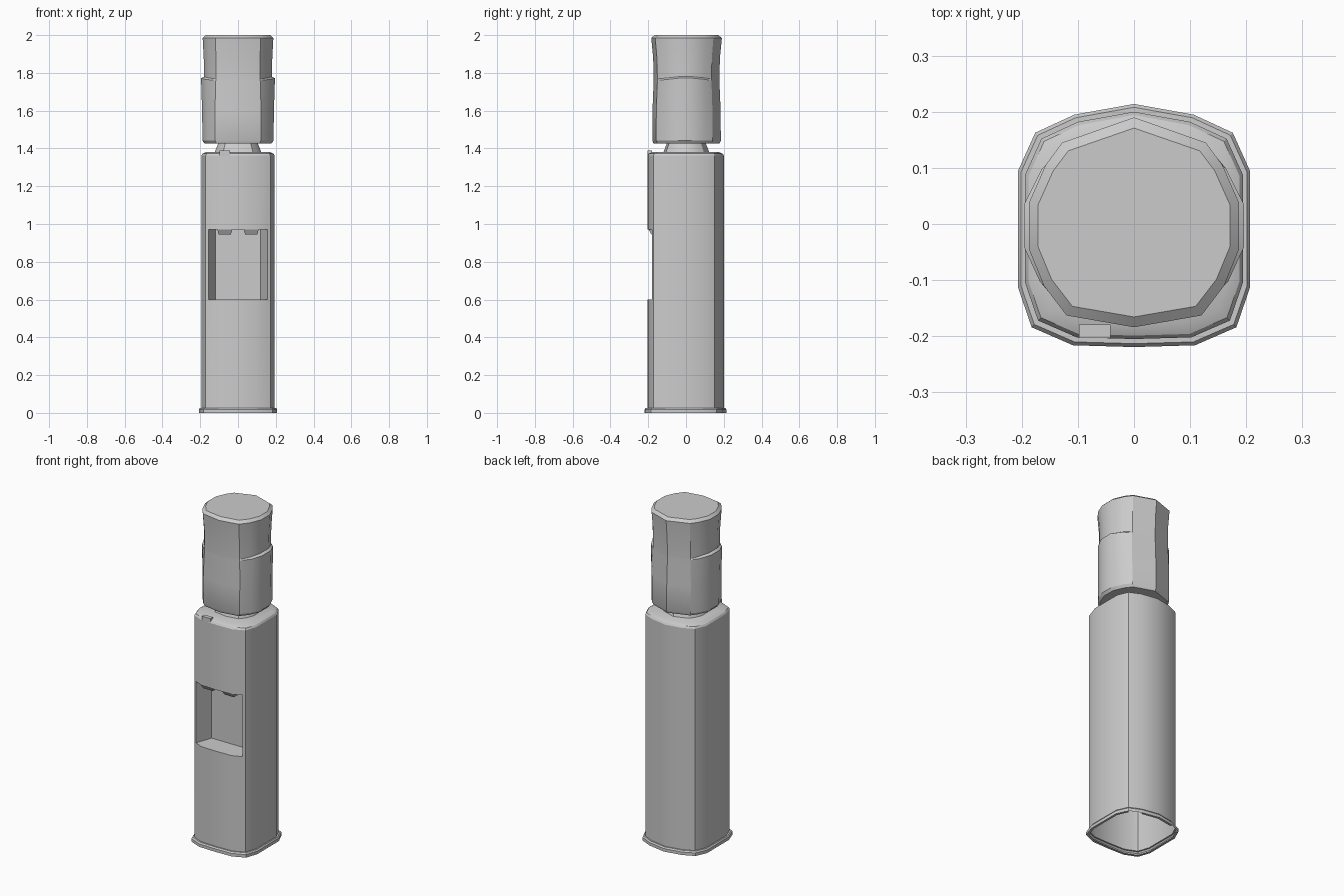
import bpy, bmesh

if "Cube" in bpy.data.objects:
    bpy.data.objects.remove(bpy.data.objects["Cube"])


def outline(half):
    """Mirror a right-hand half outline (back to front) into a closed loop."""
    return half + [(-x, y) for x, y in reversed(half) if x > 0]


def make(name, rings, faces=None, smooth=True):
    """Loft equal-length rings of 3D points and cap both ends."""
    bm = bmesh.new()
    loops = [[bm.verts.new(p) for p in r] for r in rings]
    n = len(loops[0])
    for a, b in zip(loops, loops[1:]):
        for i in range(n):
            j = (i + 1) % n
            bm.faces.new((a[i], a[j], b[j], b[i]))
    bm.faces.new(loops[0])
    bm.faces.new(loops[-1])
    bmesh.ops.recalc_face_normals(bm, faces=bm.faces)
    me = bpy.data.meshes.new(name)
    bm.to_mesh(me)
    bm.free()
    ob = bpy.data.objects.new(name, me)
    bpy.context.collection.objects.link(ob)
    if smooth:
        shade(ob)
    return ob


def shade(ob):
    bpy.ops.object.select_all(action='DESELECT')
    bpy.context.view_layer.objects.active = ob
    ob.select_set(True)
    bpy.ops.object.shade_smooth_by_angle(angle=0.5)


def ring(pts, z, sx=1.0, sy=None):
    sy = sx if sy is None else sy
    return [(x * sx, y * sy, z) for x, y in pts]


# Cabinet with flared plinth and chamfered top
body = outline([(0, .2), (.1, .182), (.165, .152), (.194, .088), (.194, -.105),
                (.171, -.172), (.102, -.202), (0, -.205)])
cabinet = make("cabinet", [
    ring(body, 0, 1.0), ring(body, 0, 1.067, 1.07), ring(body, .018, 1.067, 1.07),
    ring(body, .026, 1.04), ring(body, .026), ring(body, 1.362), ring(body, 1.372, .97),
    ring(body, 1.382, .87)], smooth=False)

# Dispensing niche, tapering toward the back
niche = [(-.18, -.25), (.18, -.25), (.12, -.08), (-.12, -.08)]
cutter = make("niche_cutter", [ring(niche, .6), ring(niche, .97)], smooth=False)
cutter.hide_render = True
mod = cabinet.modifiers.new("niche", 'BOOLEAN')
mod.operation = 'DIFFERENCE'
mod.solver = 'EXACT'
mod.object = cutter
bpy.context.view_layer.objects.active = cabinet
bpy.ops.object.modifier_apply(modifier="niche")
bpy.data.objects.remove(cutter)

# Open underside of the hollow cabinet
bm = bmesh.new()
bm.from_mesh(cabinet.data)
under = [f for f in bm.faces
         if all(v.co.z < 1e-4 for v in f.verts)
         and all((abs(v.co.x) < .196 and -.206 < v.co.y < .201) for v in f.verts)]
bmesh.ops.delete(bm, geom=under, context='FACES')
bm.to_mesh(cabinet.data)
bm.free()
shade(cabinet)

# Two spouts under the upper lip of the niche
for side, name in ((-1, "left_spout"), (1, "right_spout")):
    c = side * .07
    make(name, [
        [(c - .032, -.183, .945), (c + .032, -.183, .945), (c + .032, -.11, .945), (c - .032, -.11, .945)],
        [(c - .04, -.2, .972), (c + .04, -.2, .972), (c + .04, -.1, .972), (c - .04, -.1, .972)]],
        smooth=False)

# Push button on the top front edge
button = [(-.098, -.203), (-.042, -.203), (-.042, -.179), (-.098, -.179)]
make("button", [ring(button, 1.36), ring(button, 1.388)], smooth=False)

# Bottle neck and faceted bottle
shell = outline([(0, .19), (.13, .145), (.16, .105), (.19, .038), (.19, -.045),
                 (.163, -.11), (.122, -.163), (0, -.184)])
make("bottle_neck", [ring(shell, 1.375, .66), ring(shell, 1.432, .54)])


def waist(offset, lift):
    """Side-only ledge whose height arches across each side."""
    return [(x * (offset if abs(x) > .14 else .965), y * .93,
             1.76 + lift + .013 * max(0, 1 - (y / .14) ** 2)) for x, y in shell]


make("bottle", [
    ring(shell, 1.425, .93), ring(shell, 1.441, .99, .97), ring(shell, 1.6, 1.0, .965),
    waist(1.03, 0), waist(.945, .008), ring(shell, 1.88, .955, .945),
    ring(shell, 1.985, .985, 1.0), ring(shell, 2.0, .9)])
